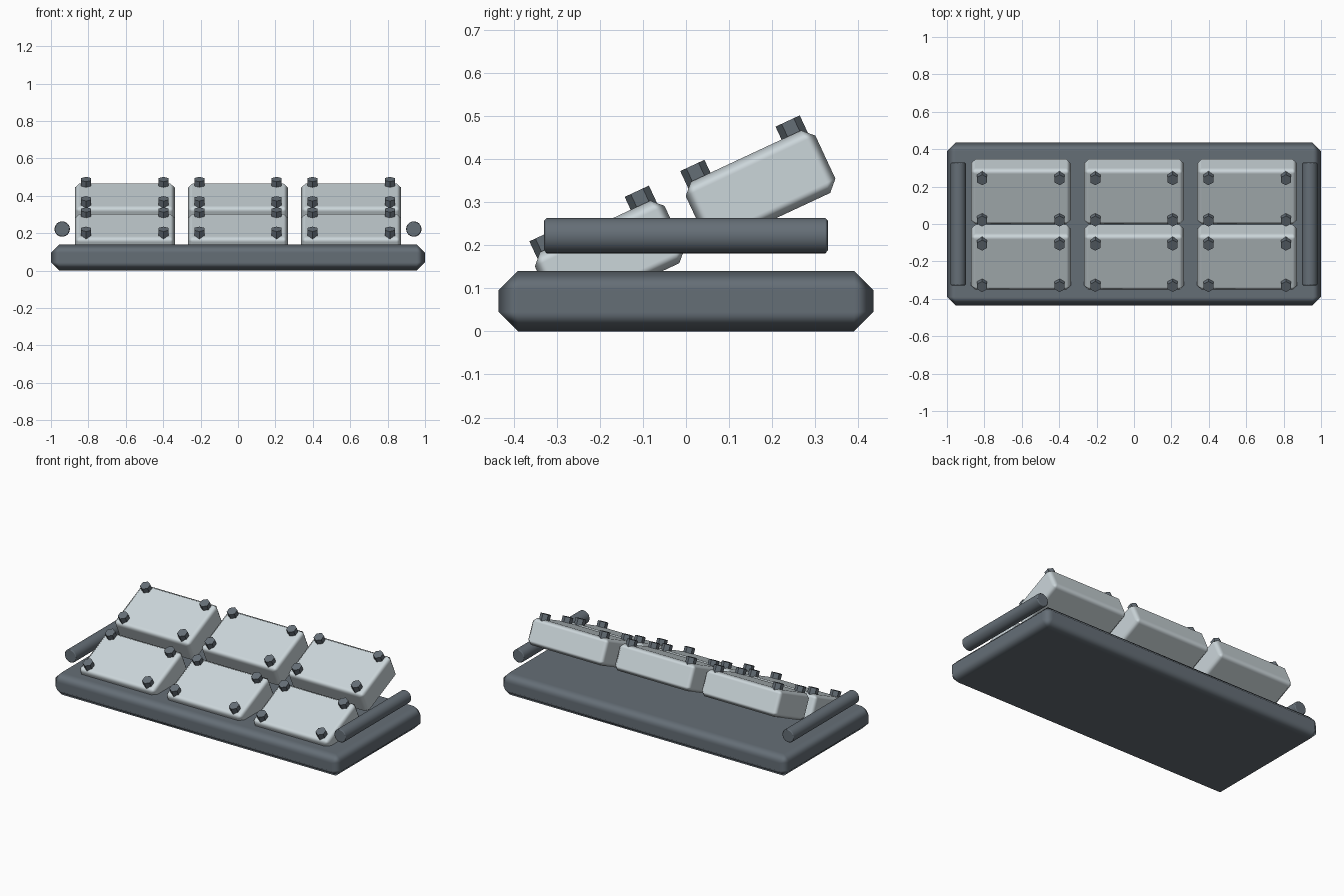
import bpy, math
from mathutils import Matrix, Vector

if "Cube" in bpy.data.objects:
    bpy.data.objects.remove(bpy.data.objects["Cube"])

TILT = math.radians(25)


def material(name, rgb):
    m = bpy.data.materials.new(name)
    m.diffuse_color = (*rgb, 1)
    m.use_nodes = True
    m.node_tree.nodes["Principled BSDF"].inputs["Base Color"].default_value = m.diffuse_color
    return m


dark = material("dark slate", (0.13, 0.157, 0.183))
pale = material("pale grey", (0.60, 0.67, 0.70))


def finish(name, mat, bevel=0, smooth=True):
    ob = bpy.context.object
    ob.name = name
    ob.data.materials.append(mat)
    bpy.ops.object.transform_apply(location=False, rotation=False, scale=True)
    if smooth:
        bpy.ops.object.shade_smooth_by_angle(angle=math.radians(50))
    if bevel:
        b = ob.modifiers.new("bevel", "BEVEL")
        b.width = bevel
        b.segments = 1
        b.limit_method = 'ANGLE'
        b.harden_normals = True
    return ob


def box(name, loc, size, mat, bevel, rot=(0, 0, 0)):
    bpy.ops.mesh.primitive_cube_add(size=1, location=loc, rotation=rot)
    bpy.context.object.scale = size
    return finish(name, mat, bevel)


# chamfered base slab
box("base", (0, 0, 0.07), (2, 0.87, 0.14), dark, 0.045)

# side rails running front to back
for side, sx in (("left", -1), ("right", 1)):
    bpy.ops.mesh.primitive_cylinder_add(vertices=32, radius=0.041, depth=0.658,
                                        location=(sx * 0.94, 0, 0.222),
                                        rotation=(math.pi / 2, 0, 0))
    finish(side + "_rail", dark, 0.006)

# two tilted rows of three blocks, each with four hexagonal bolts
tilt = Matrix.Rotation(TILT, 3, 'X')
for row, (y, z) in (("front", (-0.177, 0.171)), ("back", (0.173, 0.334))):
    for col in (-1, 0, 1):
        centre = Vector((col * 0.605, y, z))
        box(f"{row}_block", centre, (0.535, 0.332, 0.16), pale, 0.025, (TILT, 0, 0))
        for sx in (-1, 1):
            for sy in (-1, 1):
                pos = centre + tilt @ Vector((sx * 0.207, sy * 0.122, 0.09))
                bpy.ops.mesh.primitive_cylinder_add(vertices=6, radius=0.031, depth=0.046,
                                                    location=pos, rotation=(TILT, 0, 0))
                finish(f"{row}_bolt", dark, smooth=False)
